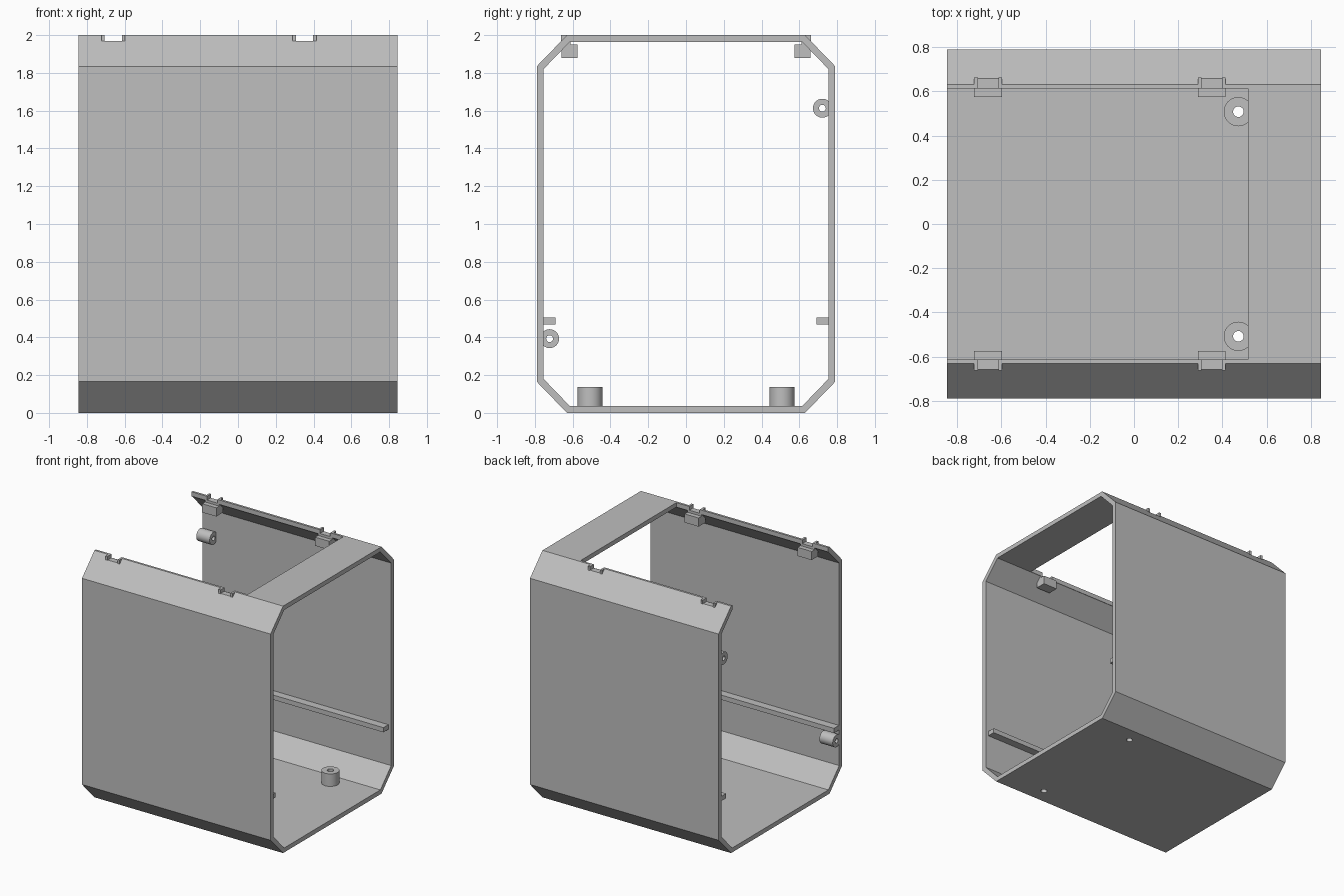
import bpy, bmesh, math
from mathutils import Vector

if "Cube" in bpy.data.objects:
    bpy.data.objects.remove(bpy.data.objects["Cube"], do_unlink=True)

GREY = (0.52, 0.52, 0.52, 1.0)
mat = bpy.data.materials.new("plain grey")
mat.diffuse_color = GREY
mat.use_nodes = True
mat.node_tree.nodes["Principled BSDF"].inputs["Base Color"].default_value = GREY

LEFT, RIGHT = -0.845, 0.845   # open ends of the housing
WALL = 0.036


def finish(name, bm, smooth=False):
    bmesh.ops.recalc_face_normals(bm, faces=bm.faces)
    mesh = bpy.data.meshes.new(name)
    bm.to_mesh(mesh)
    bm.free()
    ob = bpy.data.objects.new(name, mesh)
    bpy.context.collection.objects.link(ob)
    mesh.materials.append(mat)
    if smooth:
        bpy.ops.object.select_all(action='DESELECT')
        ob.select_set(True)
        bpy.context.view_layer.objects.active = ob
        bpy.ops.object.shade_smooth_by_angle(angle=math.radians(30))
    return ob


def place(axis, u, v, t):
    """Profile point (u, v) at distance t along the axis."""
    return Vector((t, u, v)) if axis == 'x' else Vector((u, v, t))


def prism(name, pts, a, b, axis='x'):
    bm = bmesh.new()
    ends = [[bm.verts.new(place(axis, u, v, t)) for u, v in pts] for t in (a, b)]
    n = len(pts)
    for end in ends:
        bm.faces.new(end)
    for i in range(n):
        j = (i + 1) % n
        bm.faces.new((ends[0][i], ends[0][j], ends[1][j], ends[1][i]))
    return finish(name, bm)


def tube(name, outer, inner, a, b, axis='x', smooth=False):
    bm = bmesh.new()
    n = len(outer)
    rings = [[bm.verts.new(place(axis, u, v, t)) for u, v in pts]
             for pts, t in ((outer, a), (outer, b), (inner, b), (inner, a))]
    for k in range(4):
        r, s = rings[k], rings[(k + 1) % 4]
        for i in range(n):
            j = (i + 1) % n
            bm.faces.new((r[i], r[j], s[j], s[i]))
    return finish(name, bm, smooth)


def rect(u0, u1, v0, v1):
    return [(u0, v0), (u1, v0), (u1, v1), (u0, v1)]


def circle(u, v, r, n=40):
    return [(u + r * math.cos(math.tau * i / n), v + r * math.sin(math.tau * i / n))
            for i in range(n)]


def octagon(inset):
    """Chamfered rectangle, moved inwards by the wall thickness."""
    k = inset * math.tan(math.pi / 8)
    y, z, cy, cz = 0.79 - inset, 1.0 - inset, 0.63 - k, 0.835 - k
    quarter = [(y, cz), (cy, z)]
    half = quarter + [(-a, b) for a, b in reversed(quarter)]
    return [(a, 1 + b) for a, b in half] + [(-a, 1 - b) for a, b in half]


# Housing: chamfered tube, open at both ends
housing = tube("housing_shell", octagon(0), octagon(WALL), LEFT, RIGHT)

# Openings: top hatch, clip slots and screw holes
cutters = [prism("hatch_cutter", rect(-0.612, 0.612, 1.9, 2.1), -1.0, 0.515)]
CLIPS = (-0.66, 0.352)
BOSS_X, BOSS_Y = 0.472, 0.508
for side in (-1, 1):
    for cx in CLIPS:
        cutters.append(prism("slot_cutter", [(side * u, v) for u, v in rect(0.59, 0.7, 1.97, 2.1)],
                             cx - 0.046, cx + 0.046))
    cutters.append(prism("screw_cutter", circle(BOSS_X, side * BOSS_Y, 0.024),
                         -0.1, 0.1, axis='z'))
bpy.context.view_layer.objects.active = housing
for c in cutters:
    c.hide_render = True
    mod = housing.modifiers.new("cut", 'BOOLEAN')
    mod.operation = 'DIFFERENCE'
    mod.solver = 'EXACT'
    mod.object = c
    bpy.ops.object.modifier_apply(modifier=mod.name)
    bpy.data.objects.remove(c, do_unlink=True)

CLIP_PROFILE = [(0.575, 1.88), (0.66, 1.88), (0.66, 1.94), (0.63, 1.968),
                (0.612, 1.968), (0.612, 1.95), (0.575, 1.95)]
EAR_PROFILE = [(0.613, 1.968), (0.663, 1.968), (0.663, 2.0), (0.613, 2.0)]

for side, where in ((-1, "front"), (1, "back")):
    # Lid clips: a block under the rim and two ears beside each slot
    for i, cx in enumerate(CLIPS, 1):
        prism(f"{where}_clip_block_{i}", [(side * u, v) for u, v in CLIP_PROFILE],
              cx - 0.063, cx + 0.063)
        for end in (-1, 1):
            prism(f"{where}_clip_ear_{i}", [(side * u, v) for u, v in EAR_PROFILE],
                  cx + end * 0.046, cx + end * 0.063)

    # Guide rail along the inner wall
    prism(f"{where}_guide_rail", [(side * u, v) for u, v in rect(0.69, 0.77, 0.467, 0.505)],
          LEFT + 0.002, 0.82)

    # Standing screw boss on the floor
    tube(f"{where}_floor_boss", circle(BOSS_X, side * BOSS_Y, 0.066),
         circle(BOSS_X, side * BOSS_Y, 0.024), 0.03, 0.137, axis='z', smooth=True)

    # Lying screw boss at the open end of the wall
    z = 1.613 if side > 0 else 0.393
    tube(f"{where}_wall_boss", circle(side * 0.722, z, 0.05),
         circle(side * 0.722, z, 0.018), LEFT + 0.001, -0.725, smooth=True)
